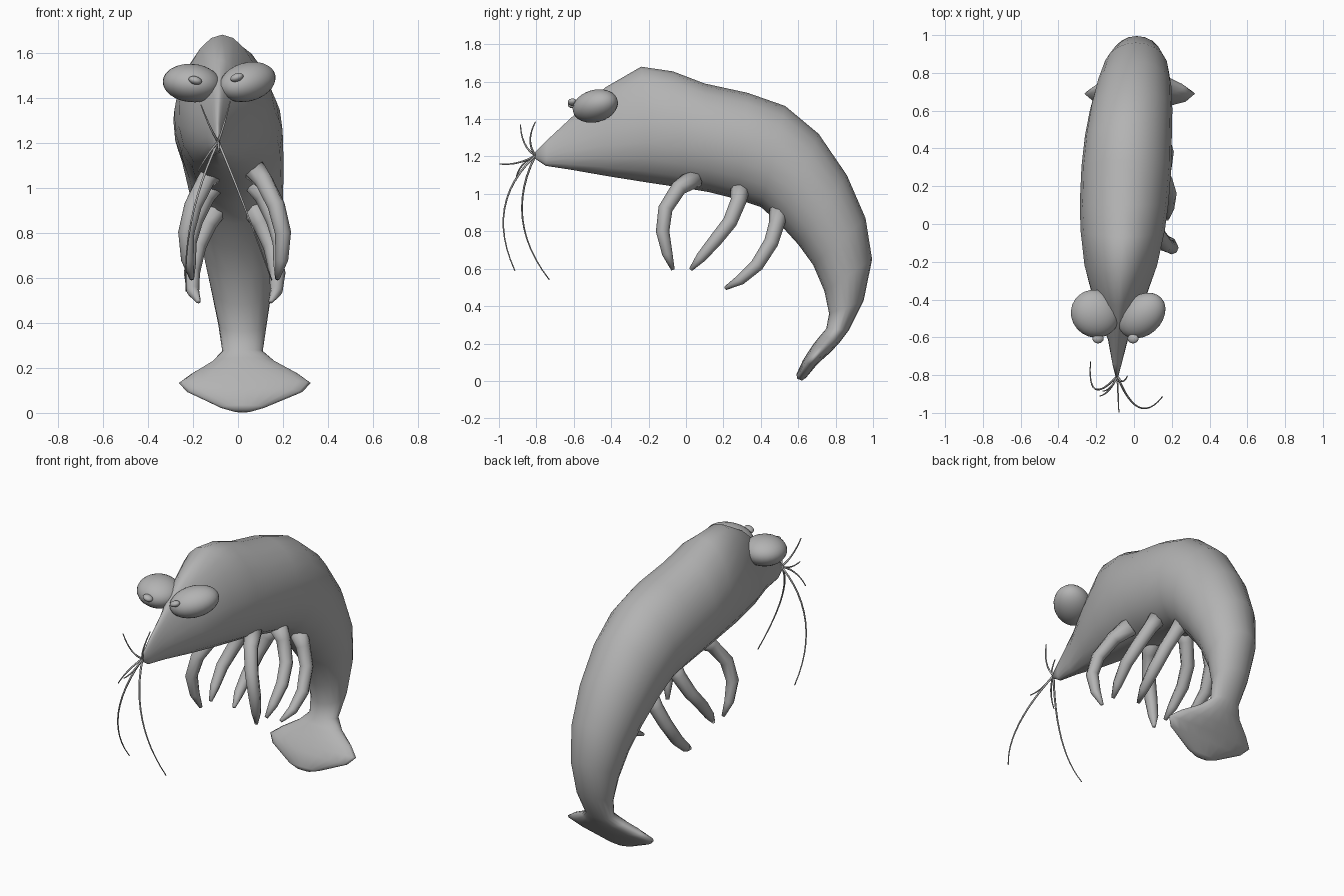
import bpy, bmesh, math
from mathutils import Vector, Matrix

if "Cube" in bpy.data.objects:
    bpy.data.objects.remove(bpy.data.objects["Cube"])

grey = bpy.data.materials.new("shell_grey")
grey.diffuse_color = (0.45, 0.45, 0.45, 1)
grey.use_nodes = True
grey.node_tree.nodes["Principled BSDF"].inputs["Base Color"].default_value = grey.diffuse_color


def finish(bm, name):
    bmesh.ops.recalc_face_normals(bm, faces=bm.faces)
    for f in bm.faces:
        f.smooth = True
    me = bpy.data.meshes.new(name)
    bm.to_mesh(me)
    bm.free()
    me.materials.append(grey)
    ob = bpy.data.objects.new(name, me)
    bpy.context.collection.objects.link(ob)
    return ob


def loft(name, rings):
    """Skin a list of closed rings and cap both ends."""
    bm = bmesh.new()
    rows = [[bm.verts.new(p) for p in r] for r in rings]
    n = len(rows[0])
    for a, b in zip(rows, rows[1:]):
        for i in range(n):
            j = (i + 1) % n
            bm.faces.new((a[i], a[j], b[j], b[i]))
    bm.faces.new(rows[0])
    bm.faces.new(rows[-1])
    return finish(bm, name)


def tube(name, pts, radii, n=8):
    """Round tapered tube along a path."""
    pts = [Vector(p) for p in pts]
    rings = []
    for i, p in enumerate(pts):
        d = (pts[min(i + 1, len(pts) - 1)] - pts[max(i - 1, 0)]).normalized()
        ref = Vector((1, 0, 0)) if abs(d.x) < 0.9 else Vector((0, 1, 0))
        u = d.cross(ref).normalized()
        v = d.cross(u)
        rings.append([p + radii[i] * (u * math.cos(k * math.tau / n) + v * math.sin(k * math.tau / n))
                      for k in range(n)])
    return loft(name, rings)


def ellipsoid(name, centre, axes, turn, tilt):
    bm = bmesh.new()
    mat = (Matrix.Translation(centre) @ Matrix.Rotation(turn, 4, 'Z')
           @ Matrix.Rotation(tilt, 4, 'Y') @ Matrix.Diagonal((*axes, 1)))
    bmesh.ops.create_uvsphere(bm, u_segments=24, v_segments=16, radius=1, matrix=mat)
    return finish(bm, name)


# Body and tail fan: back y, back z, belly y, belly z, half width, centre x, pinch of the back
stations = [
    (-.82, 1.21, -.81, 1.19, .006, -.09, 0),
    (-.74, 1.29, -.75, 1.15, .022, -.09, .3),
    (-.60, 1.42, -.62, 1.13, .050, -.085, .35),
    (-.43, 1.57, -.42, 1.095, .125, -.08, .3),
    (-.24, 1.68, -.20, 1.06, .192, -.07, .18),
    (-.07, 1.655, 0, 1.03, .223, -.06, .1),
    (.10, 1.59, .12, 1.01, .235, -.052, .05),
    (.33, 1.54, .28, .97, .238, -.04, 0),
    (.53, 1.47, .40, .93, .23, -.03, 0),
    (.71, 1.32, .50, .84, .218, -.015, 0),
    (.86, 1.10, .60, .73, .198, 0, 0),
    (.96, .87, .68, .62, .172, .01, 0),
    (.995, .65, .74, .48, .138, .015, 0),
    (.95, .43, .765, .36, .108, .02, 0),
    (.87, .27, .75, .28, .09, .02, 0),
    (.825, .21, .72, .245, .14, .025, 0),
    (.775, .155, .68, .195, .235, .03, 0),
    (.73, .115, .65, .15, .293, .03, 0),
    (.69, .075, .625, .11, .255, .03, 0),
    (.64, .015, .59, .035, .10, .02, 0),
    (.62, .002, .595, .012, .04, .02, 0),
]
rings = []
for ty, tz, by, bz, w, cx, pinch in stations:
    ring = []
    for k in range(20):
        a = k * math.tau / 20
        s, c = math.sin(a), math.cos(a)
        ring.append((cx + w * c * (1 - pinch * s),
                     (ty + by) / 2 + (ty - by) / 2 * s,
                     (tz + bz) / 2 + (tz - bz) / 2 * s))
    rings.append(ring)
loft("body", rings)

# Eyes with small raised pupils
ellipsoid("eye_left", (-.205, -.475, 1.465), (.132, .125, .085), math.radians(-35), math.radians(5))
ellipsoid("eye_right", (.042, -.485, 1.47), (.142, .105, .085), math.radians(42), math.radians(-14))
ellipsoid("pupil_left", (-.19, -.607, 1.477), (.03, .025, .018), 0, math.radians(15))
ellipsoid("pupil_right", (-.005, -.607, 1.49), (.03, .025, .018), 0, math.radians(-20))

# Three pairs of walking legs: side offset, y, z
legs = {
    "front": [(.08, .05, 1.09), (.13, -.04, 1.03), (.185, -.11, .92), (.215, -.125, .80),
              (.21, -.10, .68), (.19, -.07, .595)],
    "middle": [(.08, .29, 1.04), (.13, .28, .96), (.18, .235, .85), (.205, .16, .755),
               (.20, .08, .66), (.19, .025, .595)],
    "rear": [(.07, .50, .93), (.12, .485, .84), (.165, .455, .74), (.19, .38, .62),
             (.185, .29, .54), (.16, .21, .495)],
}
leg_radii = [.055, .042, .039, .036, .028, .01]
for name, pts in legs.items():
    for label, s in (("right", 1), ("left", -1)):
        tube(f"{name}_leg_{label}", [(-.015 + s * x, y, z) for x, y, z in pts], leg_radii)

# Feelers at the snout: middle control point and end point of each bend
root = Vector((-.088, -.805, 1.205))
feelers = [
    ("long_feeler_left", (-.25, -.98, .86), (-.23, -.73, .54)),
    ("long_feeler_right", (.02, -1.08, .95), (.15, -.915, .59)),
    ("short_feeler_front", (-.085, -.90, 1.15), (-.08, -.997, 1.16)),
    ("short_feeler_low", (-.13, -.90, 1.16), (-.18, -.91, 1.07)),
    ("short_feeler_up_left", (-.12, -.88, 1.25), (-.165, -.885, 1.37)),
    ("short_feeler_up_right", (-.06, -.86, 1.28), (-.035, -.805, 1.385)),
]
for name, mid, end in feelers:
    mid, end = Vector(mid), Vector(end)
    pts = [root * (1 - t) ** 2 + mid * (2 * t * (1 - t)) + end * t * t
           for t in (i / 12 for i in range(13))]
    tube(name, pts, [.006 - .003 * i / 12 for i in range(13)], 6)
